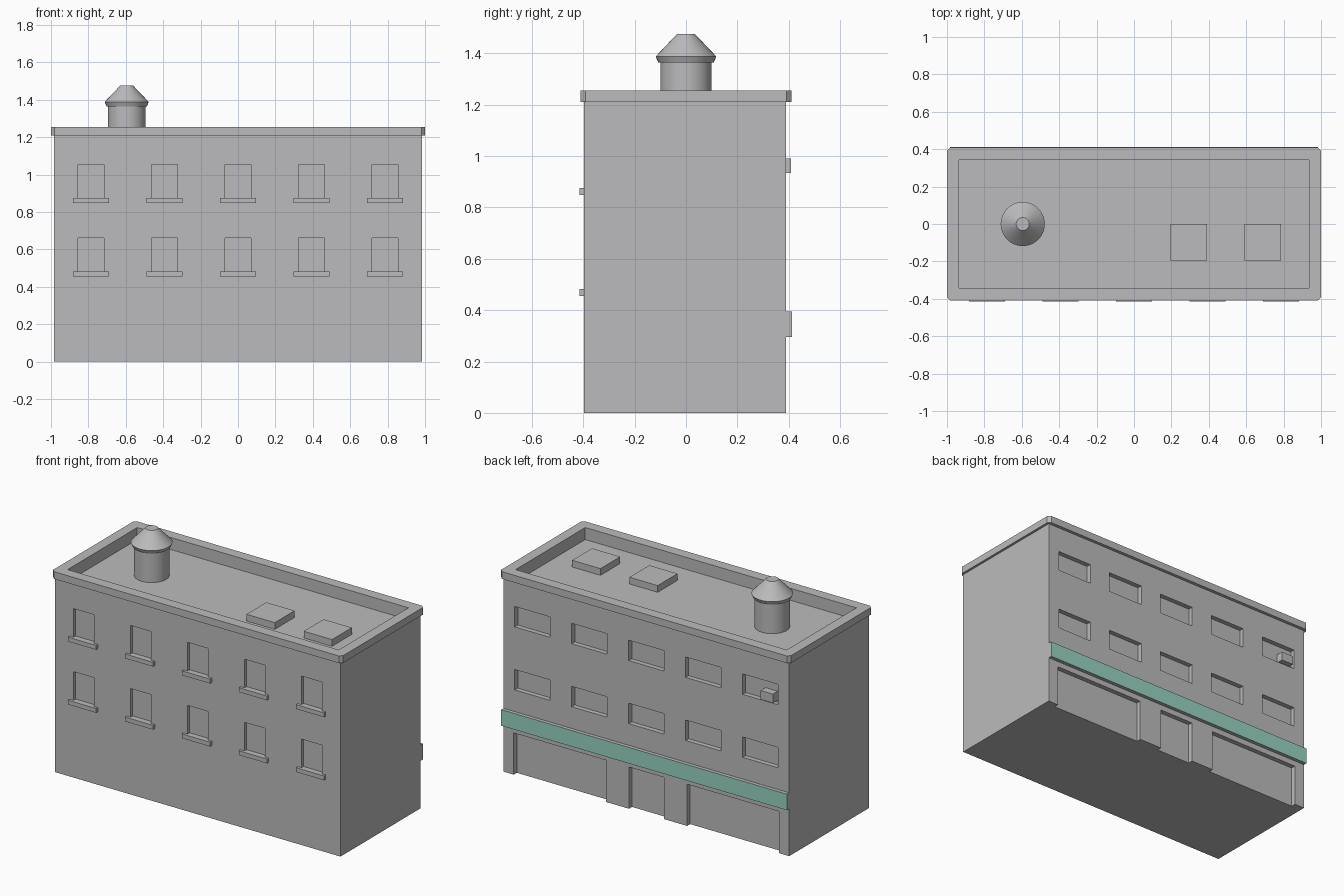
import bpy, bmesh, math
from mathutils import Vector

cube = bpy.data.objects.get("Cube")
if cube:
    bpy.data.objects.remove(cube, do_unlink=True)


def material(name, rgb):
    m = bpy.data.materials.new(name)
    m.use_nodes = True
    m.diffuse_color = (*rgb, 1)
    bsdf = next(n for n in m.node_tree.nodes if n.type == 'BSDF_PRINCIPLED')
    bsdf.inputs["Base Color"].default_value = (*rgb, 1)
    return m


GREY = material("plain grey", (0.5, 0.5, 0.51))
GREEN = material("sea green", (0.31, 0.65, 0.54))


def add_box(bm, lo, hi):
    verts = bmesh.ops.create_cube(bm, size=1)["verts"]
    lo, hi = Vector(lo), Vector(hi)
    for v in verts:
        v.co = (lo + hi) / 2 + v.co * (hi - lo)
    return verts


def finish(name, bm, *mats):
    mesh = bpy.data.meshes.new(name)
    bm.to_mesh(mesh)
    bm.free()
    ob = bpy.data.objects.new(name, mesh)
    bpy.context.collection.objects.link(ob)
    for m in mats or (GREY,):
        mesh.materials.append(m)
    return ob


def boxes(name, spans, *mats):
    bm = bmesh.new()
    for lo, hi in spans:
        add_box(bm, lo, hi)
    return finish(name, bm, *mats)


def carve(ob, spans):
    cutter = boxes("cutter", spans)
    cutter.hide_render = True
    mod = ob.modifiers.new("recesses", 'BOOLEAN')
    mod.operation = 'DIFFERENCE'
    mod.solver = 'EXACT'
    mod.object = cutter
    bpy.context.view_layer.objects.active = ob
    bpy.ops.object.modifier_apply(modifier=mod.name)
    bpy.data.objects.remove(cutter, do_unlink=True)


W, FRONT, BACK = 0.985, -0.397, 0.39
EAVE, TOP, ROOF = 1.21, 1.255, 1.18
columns = [i * 0.393 for i in range(-2, 3)]
floors = [0, 0.393]
roof_well = ((-0.935, -0.343, ROOF), (0.935, 0.343, 1.4))

# Walls with recessed windows, shop fronts, door and roof well
recesses = [roof_well]
for x in columns:
    for z in floors:
        recesses.append(((x - 0.07, FRONT - 0.1, 0.47 + z), (x + 0.07, FRONT + 0.02, 0.66 + z)))
        recesses.append(((x - 0.122, BACK - 0.03, 0.53 + z), (x + 0.122, BACK + 0.1, 0.657 + z)))
for left, right in ((-0.915, -0.28), (-0.12, 0.12), (0.28, 0.915)):
    recesses.append(((left, BACK - 0.03, -0.1), (right, BACK + 0.1, 0.26)))
walls = boxes("walls", [((-W, FRONT, 0), (W, BACK, EAVE))])
carve(walls, recesses)

# Parapet with clipped corners
bm = bmesh.new()
add_box(bm, (-1, -0.41, EAVE), (1, 0.41, TOP))
upright = [e for e in bm.edges if abs(e.verts[0].co.z - e.verts[1].co.z) > 0.01]
bmesh.ops.bevel(bm, geom=upright, offset=0.018, segments=1, affect='EDGES')
parapet = finish("parapet", bm)
carve(parapet, [roof_well])

# Front window sills
boxes("window_sills", [((x - 0.097, -0.414, 0.455 + z), (x + 0.097, FRONT + 0.02, 0.482 + z))
                       for x in columns for z in floors])

# Fascia over the shop fronts, coloured on its outer face only
fascia = boxes("shop_fascia", [((-W, BACK - 0.01, 0.295), (W, 0.413, 0.395))], GREY, GREEN)
for f in fascia.data.polygons:
    f.material_index = int(f.normal.y > 0.5)

# Air conditioner in a back window
boxes("air_conditioner", [((-0.885, BACK - 0.04, 0.935), (-0.80, 0.408, 0.99))])

# Roof hatches
boxes("roof_hatches", [((x, -0.195, ROOF - 0.01), (x + 0.195, 0, 1.222)) for x in (0.195, 0.59)])

# Round roof vent with a conical cap
profile = [(0.1, ROOF - 0.01), (0.1, 1.365), (0.108, 1.365), (0.118, 1.388), (0.035, 1.475)]
SIDES = 32
bm = bmesh.new()
rings = []
for r, z in profile:
    rings.append([bm.verts.new((-0.595 + r * math.cos(a), r * math.sin(a), z))
                  for a in (math.tau * i / SIDES for i in range(SIDES))])
for low, high in zip(rings, rings[1:]):
    for i in range(SIDES):
        j = (i + 1) % SIDES
        bm.faces.new((low[i], low[j], high[j], high[i]))
bm.faces.new(rings[-1])
bm.faces.new(rings[0][::-1])
vent = finish("roof_vent", bm)
bpy.ops.object.select_all(action='DESELECT')
vent.select_set(True)
bpy.context.view_layer.objects.active = vent
bpy.ops.object.shade_smooth_by_angle(angle=math.radians(25))
